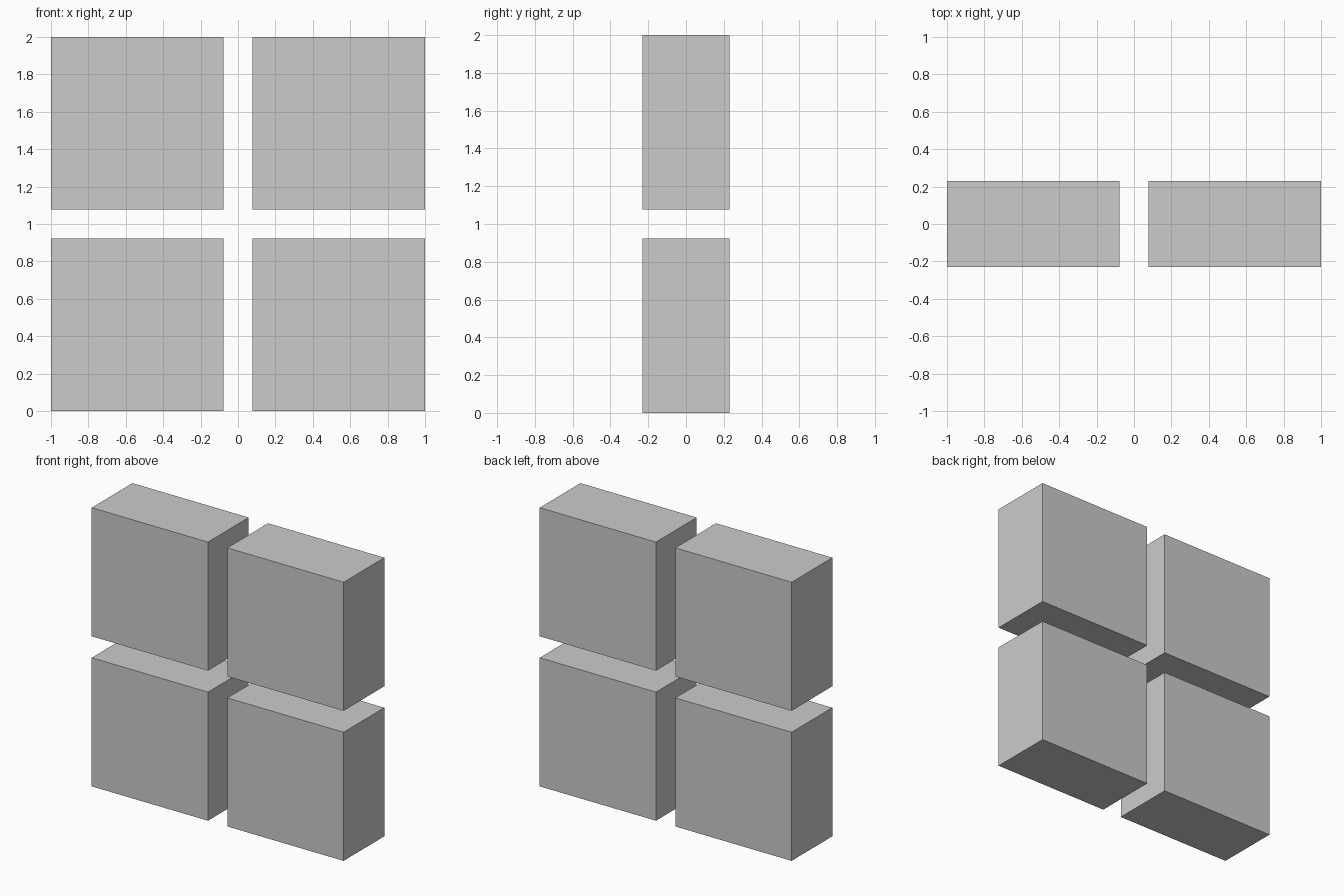
import bpy

if "Cube" in bpy.data.objects:
    bpy.data.objects.remove(bpy.data.objects["Cube"])

GAP = 2 / 13           # space between neighbouring blocks
SIZE = (2 - GAP) / 2   # block width and height
DEPTH = SIZE / 2
OFFSET = (SIZE + GAP) / 2


def block(name, x, z):
    bpy.ops.mesh.primitive_cube_add(size=1, location=(x, 0, z))
    ob = bpy.context.object
    ob.name = name
    ob.scale = (SIZE, DEPTH, SIZE)
    bpy.ops.object.transform_apply(location=False, rotation=False, scale=True)


# Two by two grid of separate square blocks
for row, sz in (("lower", -1), ("upper", 1)):
    for side, sx in (("left", -1), ("right", 1)):
        block(f"{row}_{side}_block", sx * OFFSET, 1 + sz * OFFSET)
